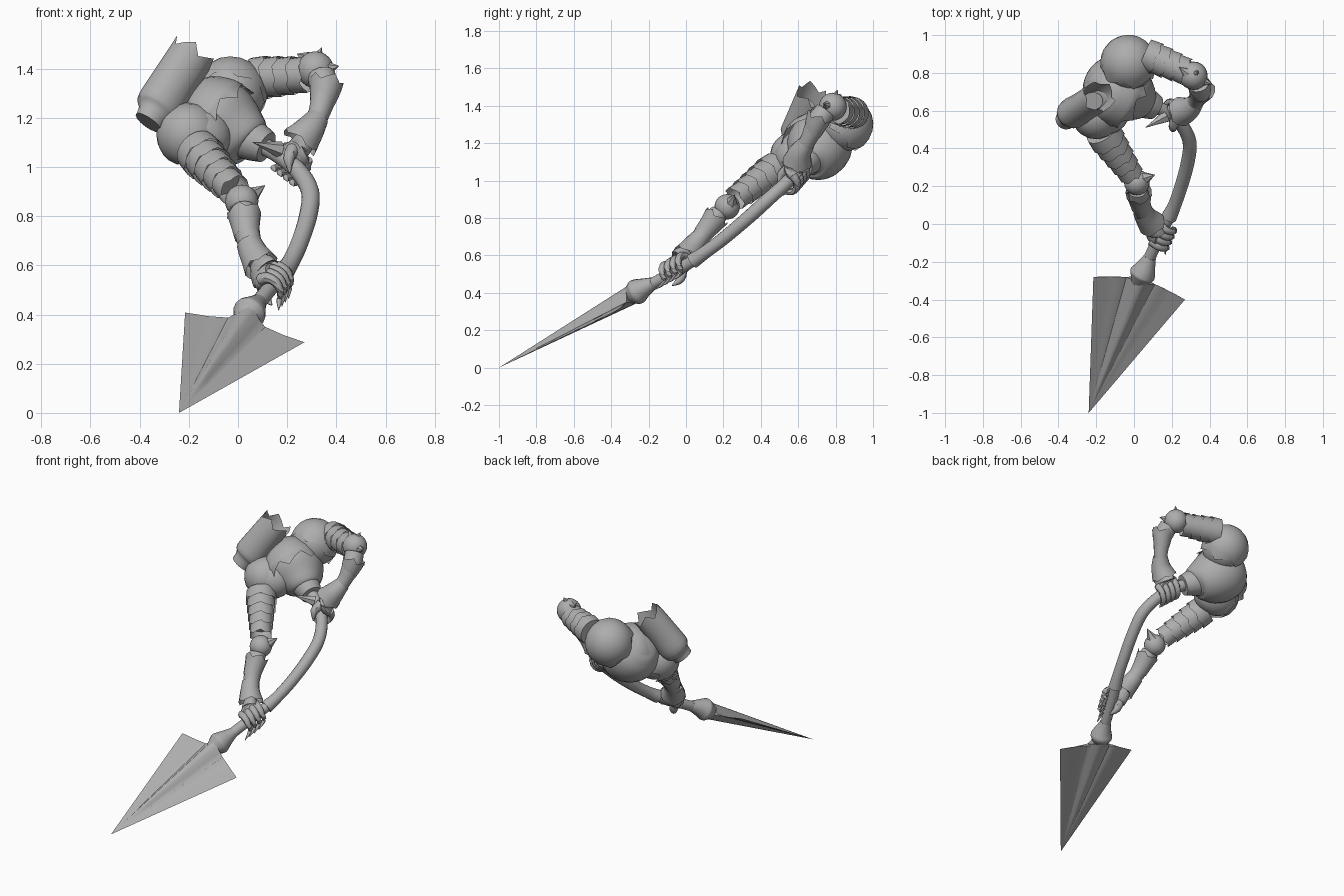
import bpy, bmesh, math
from mathutils import Vector as V

cube = bpy.data.objects.get("Cube")
if cube:
    bpy.data.objects.remove(cube)

steel = bpy.data.materials.new("grey_steel")
steel.use_nodes = True
GREY = (0.42, 0.42, 0.42, 1)
steel.diffuse_color = GREY
steel.node_tree.nodes["Principled BSDF"].inputs["Base Color"].default_value = GREY


def finish(name, bm, angle=45):
    bmesh.ops.recalc_face_normals(bm, faces=bm.faces)
    me = bpy.data.meshes.new(name)
    bm.to_mesh(me)
    bm.free()
    me.materials.append(steel)
    ob = bpy.data.objects.new(name, me)
    bpy.context.collection.objects.link(ob)
    bpy.ops.object.select_all(action='DESELECT')
    ob.select_set(True)
    bpy.context.view_layer.objects.active = ob
    bpy.ops.object.shade_smooth_by_angle(angle=math.radians(angle))


def smooth_path(pts, steps):
    """Catmull-Rom through (x, y, z, radius) points."""
    p = [V(q) for q in pts]
    p = [p[0] * 2 - p[1]] + p + [p[-1] * 2 - p[-2]]
    out = []
    for a, b, c, d in zip(p, p[1:], p[2:], p[3:]):
        for k in range(steps):
            t = k / steps
            out.append((b * 2 + (c - a) * t + (a * 2 - b * 5 + c * 4 - d) * t * t
                        + (b * 3 - a - c * 3 + d) * t ** 3) / 2)
    return out + [p[-2]]


def loft(name, pts, sides=14, steps=3, squash=1.0, ref=(0, 0, 1), jag=0.0, caps=(True, True)):
    """Tube of changing radius along a path; jag makes a pointed last rim."""
    path = smooth_path(pts, steps)
    bm = bmesh.new()
    rings = []
    for i, q in enumerate(path):
        t = (path[min(i + 1, len(path) - 1)].xyz - path[max(i - 1, 0)].xyz).normalized()
        u = V(ref)
        u = (u - t * u.dot(t)).normalized()
        w = t.cross(u)
        ring = []
        for k in range(sides):
            a = math.tau * k / sides
            co = q.xyz + (u * math.cos(a) * squash + w * math.sin(a)) * max(q.w, 0.001)
            if i == len(path) - 1:
                co += t * jag * (k % 3 - 1)
            ring.append(bm.verts.new(co))
        rings.append(ring)
    for r, s in zip(rings, rings[1:]):
        for k in range(sides):
            bm.faces.new((r[k], r[k - 1], s[k - 1], s[k]))
    for cap, ring in zip(caps, (rings[0], rings[-1])):
        if cap:
            bm.faces.new(ring)
    finish(name, bm)


def ball(name, centre, radius, scale=(1, 1, 1)):
    bm = bmesh.new()
    bmesh.ops.create_uvsphere(bm, u_segments=20, v_segments=12, radius=radius)
    bmesh.ops.scale(bm, vec=scale, verts=bm.verts)
    bmesh.ops.translate(bm, vec=centre, verts=bm.verts)
    finish(name, bm)


def dome(name, centre, axis, radius, span=100, jag=0.05):
    """Shoulder cap: part of a sphere around an axis, with a pointed rim."""
    c, n = V(centre), V(axis).normalized()
    pts = []
    for k in range(7):
        a = math.radians(4 + (span - 4) * k / 6)
        pts.append((*(c + n * radius * math.cos(a)), radius * math.sin(a)))
    loft(name, pts, sides=18, steps=1, jag=jag, caps=(True, False))


def lames(name, start, end, r0, r1, count):
    """Row of overlapping, slightly flared arm plates."""
    a, b = V(start), V(end)
    for i in range(count):
        p, q = a.lerp(b, i / count), a.lerp(b, (i + 1.2) / count)
        r = r0 + (r1 - r0) * i / count
        loft(f"{name}_{i + 1}", [(*p, r * 0.95), (*p.lerp(q, 0.5), r * 0.98), (*q, r)],
             sides=18, steps=2, jag=0.007, caps=(True, False))


def spike(name, base, tip, r):
    loft(name, [(*base, r), (*V(base).lerp(V(tip), 0.5), r * 0.5), (*tip, 0)], sides=6, steps=1)


def hand(name, grip, along, wrist, claw):
    """Armoured hand whose fingers curl around the shaft and end in claws."""
    c, t, w = V(grip), V(along).normalized(), V(wrist)
    e = w - c
    e = (e - t * e.dot(t)).normalized()
    f = t.cross(e)
    palm = c + e * 0.045 + f * 0.01
    loft(name + "_palm", [(*w, 0.05), (*w.lerp(palm, 0.5), 0.07), (*palm, 0.074),
                          (*(palm + f * 0.035 - e * 0.01), 0.055)], squash=0.65, ref=e)
    for i in range(4):
        off = c + t * (i - 1.5) * 0.036
        pts = []
        for k in range(5):
            a = math.radians(15 + 40 * k)
            pts.append((*(off + (e * math.cos(a) + f * math.sin(a)) * 0.057 - t * 0.007 * k),
                        0.025 - 0.003 * k))
        end = V(pts[-1][:3]) - t * claw - e * claw * 0.4
        loft(f"{name}_finger_{i + 1}", pts + [(*end, 0.002)], sides=8, steps=2)
    thumb = [palm - f * 0.04, c - f * 0.058 - t * 0.03, c - f * 0.045 - e * 0.04 - t * 0.07]
    loft(name + "_thumb", [(*p, r) for p, r in zip(thumb, (0.03, 0.024, 0.004))], sides=8)


# Blade: fluted triangular head running to a point
tip, left, right = V((-0.24, -1, 0)), V((-0.215, -0.28, 0.408)), V((0.27, -0.4, 0.287))
root = V((0.04, -0.29, 0.39))
normal = (right - tip).cross(left - tip).normalized()
half = [(0.75, -0.006), (0.5, -0.014), (0.32, -0.012), (0.2, 0.012), (0.1, 0.042)]
top = [(-s, h) for s, h in half] + [(0, 0.052)] + [(s, h) for s, h in reversed(half)]
bottom = [(s, -0.014 - max(h, -0.006) * 0.75) for s, h in top]
section = [(-1, 0)] + top + [(1, 0)] + bottom[::-1]
bm = bmesh.new()
apex = bm.verts.new(tip)
rows = []
for depth in (0.35, 0.7, 1):
    row = []
    for s, h in section:
        p = root.lerp(left if s < 0 else right, abs(s)) + normal * h
        row.append(bm.verts.new(tip.lerp(p, depth)))
    rows.append(row)
for k in range(len(section)):
    bm.faces.new((apex, rows[0][k - 1], rows[0][k]))
    for r, s in zip(rows, rows[1:]):
        bm.faces.new((r[k], r[k - 1], s[k - 1], s[k]))
bm.faces.new(rows[-1])
finish("blade", bm, 60)

# Socket, shaft and sleeve
loft("blade_socket", [(0.015, -0.325, 0.375, 0.03), (0.035, -0.285, 0.395, 0.058),
                      (0.045, -0.265, 0.405, 0.069), (0.055, -0.245, 0.417, 0.062),
                      (0.07, -0.21, 0.435, 0.046), (0.085, -0.175, 0.452, 0.033)], sides=16)
loft("lower_shaft", [(0.06, -0.23, 0.42, 0.033), (0.1, -0.14, 0.47, 0.032),
                     (0.15, -0.03, 0.53, 0.032), (0.21, 0.08, 0.6, 0.032)])
loft("curved_shaft", [(0.185, 0.035, 0.57, 0.042), (0.215, 0.1, 0.615, 0.036),
                      (0.25, 0.2, 0.69, 0.036), (0.285, 0.33, 0.8, 0.037),
                      (0.293, 0.44, 0.9, 0.037), (0.24, 0.54, 0.99, 0.036),
                      (0.15, 0.605, 1.06, 0.036), (0.05, 0.64, 1.11, 0.036)], steps=4)

# Torso tapering to the waist ring
loft("torso", [(0.055, 0.645, 1.1, 0.085), (0.035, 0.655, 1.115, 0.115),
               (-0.03, 0.69, 1.15, 0.162), (-0.11, 0.72, 1.2, 0.175),
               (-0.18, 0.745, 1.25, 0.14), (-0.22, 0.76, 1.28, 0.07)], sides=24)
loft("waist_ring", [(0.03, 0.655, 1.12, 0.088), (0.075, 0.635, 1.1, 0.08),
                    (0.115, 0.615, 1.08, 0.066)], sides=18)
loft("breastplate", [(-0.23, 0.71, 1.28, 0.06), (-0.18, 0.71, 1.25, 0.14),
                     (-0.1, 0.695, 1.2, 0.178), (-0.05, 0.675, 1.17, 0.172)],
     sides=21, jag=0.03, caps=(True, False))

# Shoulders
ball("left_shoulder", (-0.03, 0.85, 1.3), 0.143)
dome("left_shoulder_plate", (-0.03, 0.852, 1.3), (0.1, 0.6, 0.5), 0.15, 105, 0.02)
ball("right_shoulder", (-0.175, 0.585, 1.125), 0.125, (1.2, 0.95, 1))
dome("right_shoulder_plate", (-0.2, 0.58, 1.13), (-0.6, -0.3, 0.4), 0.132, 105, 0.03)

# Flared collar standing behind the right shoulder
loft("collar_guard", [(-0.365, 0.55, 1.18, 0.062), (-0.345, 0.565, 1.21, 0.07),
                      (-0.325, 0.585, 1.24, 0.098), (-0.27, 0.62, 1.33, 0.096),
                      (-0.185, 0.675, 1.46, 0.095)],
     sides=15, squash=0.85, ref=(0.3, -0.8, 0), jag=0.022, caps=(True, False))
loft("collar_core", [(-0.36, 0.56, 1.18, 0.04), (-0.3, 0.6, 1.28, 0.075),
                     (-0.22, 0.65, 1.4, 0.07)], squash=0.7, ref=(0.3, -0.8, 0))

# Left arm: bent across the top and down to the upper grip
lames("left_arm_plate", (0.06, 0.9, 1.36), (0.27, 0.81, 1.375), 0.088, 0.07, 4)
ball("left_elbow", (0.315, 0.785, 1.395), 0.075)
spike("left_elbow_spike_top", (0.32, 0.79, 1.44), (0.34, 0.81, 1.485), 0.03)
spike("left_elbow_spike_side", (0.36, 0.76, 1.4), (0.41, 0.74, 1.41), 0.035)
spike("left_elbow_spike_back", (0.28, 0.8, 1.44), (0.24, 0.83, 1.46), 0.03)
loft("left_forearm", [(0.34, 0.745, 1.37, 0.058), (0.35, 0.7, 1.31, 0.058),
                      (0.33, 0.655, 1.22, 0.044), (0.285, 0.605, 1.13, 0.045)])
loft("left_forearm_guard", [(0.34, 0.675, 1.25, 0.048), (0.352, 0.695, 1.3, 0.06),
                            (0.36, 0.715, 1.345, 0.07)],
     sides=15, jag=0.015, caps=(False, False))
loft("left_cuff", [(0.325, 0.645, 1.2, 0.046), (0.29, 0.61, 1.15, 0.062),
                   (0.25, 0.595, 1.1, 0.08)], sides=15, jag=0.008, caps=(False, False))
hand("left_hand", (0.2, 0.575, 1.025), (-0.09, 0.06, 0.07), (0.28, 0.6, 1.12), 0.02)
spike("left_thumb_guard", (0.17, 0.57, 1.07), (0.06, 0.51, 1.1), 0.035)

# Right arm: reaching down to the lower grip
lames("right_arm_plate", (-0.17, 0.49, 1.07), (-0.02, 0.27, 0.91), 0.095, 0.06, 5)
ball("right_elbow", (0.015, 0.22, 0.86), 0.068)
spike("right_elbow_spike_outer", (0.05, 0.24, 0.88), (0.11, 0.26, 0.925), 0.04)
spike("right_elbow_spike_inner", (0.0, 0.19, 0.83), (-0.045, 0.16, 0.79), 0.04)
loft("right_forearm", [(0.02, 0.18, 0.83, 0.05), (0.028, 0.14, 0.78, 0.056),
                       (0.045, 0.08, 0.7, 0.05), (0.085, 0.01, 0.61, 0.043)])
loft("right_forearm_guard", [(0.037, 0.09, 0.715, 0.052), (0.03, 0.13, 0.765, 0.06),
                             (0.025, 0.165, 0.81, 0.07)],
     sides=15, jag=0.012, caps=(False, False))
loft("right_cuff", [(0.045, 0.07, 0.69, 0.052), (0.065, 0.035, 0.645, 0.06),
                    (0.095, 0.0, 0.595, 0.075)], sides=15, jag=0.008, caps=(False, False))
hand("right_hand", (0.15, -0.04, 0.525), (0.05, 0.11, 0.06), (0.085, 0.01, 0.61), 0.06)
